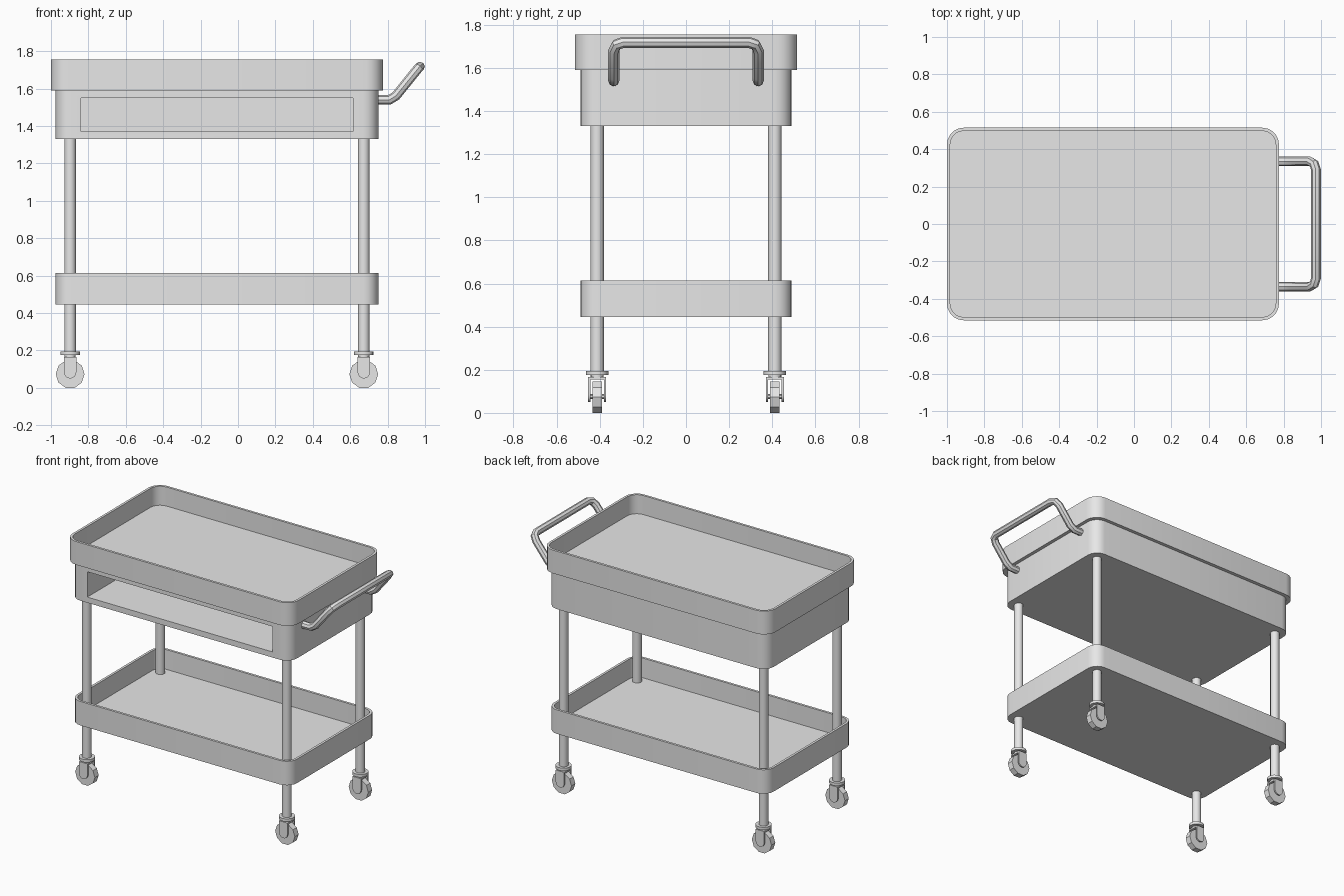
import bpy, bmesh, math
from mathutils import Matrix, Vector

old = bpy.data.objects.get("Cube")
if old:
    bpy.data.objects.remove(old, do_unlink=True)

grey = bpy.data.materials.new("light_grey")
grey.use_nodes = True
grey.diffuse_color = (0.8, 0.8, 0.8, 1)
grey.node_tree.nodes["Principled BSDF"].inputs["Base Color"].default_value = (0.8, 0.8, 0.8, 1)

CX = -0.1125            # centre of the trays along x
LEG_X, LEG_Y = 0.785, 0.412


def finish(name, bm, smooth=True):
    bmesh.ops.recalc_face_normals(bm, faces=bm.faces)
    mesh = bpy.data.meshes.new(name)
    bm.to_mesh(mesh)
    bm.free()
    mesh.materials.append(grey)
    ob = bpy.data.objects.new(name, mesh)
    bpy.context.collection.objects.link(ob)
    if smooth:
        shade(ob)
    return ob


def shade(ob):
    bpy.ops.object.select_all(action='DESELECT')
    ob.select_set(True)
    bpy.context.view_layer.objects.active = ob
    bpy.ops.object.shade_smooth_by_angle(angle=math.radians(30))


def rounded_ring(bm, hx, hy, r, z, steps=5):
    """Loop of vertices round a rectangle with round corners."""
    ring = []
    for quarter, (sx, sy) in enumerate([(1, 1), (-1, 1), (-1, -1), (1, -1)]):
        for i in range(steps + 1):
            a = math.pi / 2 * (quarter + i / steps)
            ring.append(bm.verts.new((CX + sx * (hx - r) + r * math.cos(a),
                                      sy * (hy - r) + r * math.sin(a), z)))
    return ring


def bridge(bm, a, b):
    for i in range(len(a)):
        j = (i + 1) % len(a)
        bm.faces.new((a[i], a[j], b[j], b[i]))


def rounded_box(name, hx, hy, r, z0, z1, floor=None, wall=0.017):
    """Solid block, or an open tray when a floor height is given."""
    bm = bmesh.new()
    rings = [rounded_ring(bm, hx, hy, r, z0), rounded_ring(bm, hx, hy, r, z1)]
    if floor is not None:
        for z in (z1, floor):
            rings.append(rounded_ring(bm, hx - wall, hy - wall, r - wall, z))
    for a, b in zip(rings, rings[1:]):
        bridge(bm, a, b)
    bm.faces.new(rings[0])
    bm.faces.new(rings[-1])
    return finish(name, bm)


def add_box(bm, x0, x1, y0, y1, z0, z1):
    m = Matrix.Translation(((x0 + x1) / 2, (y0 + y1) / 2, (z0 + z1) / 2))
    bmesh.ops.create_cube(bm, size=1, matrix=m @ Matrix.Diagonal((x1 - x0, y1 - y0, z1 - z0, 1)))


def add_cylinder(bm, x, y, z0, z1, r, sides=16):
    bmesh.ops.create_cone(bm, cap_ends=True, segments=sides, radius1=r, radius2=r,
                          depth=z1 - z0, matrix=Matrix.Translation((x, y, (z0 + z1) / 2)))


# Trays and the compartment body
rounded_box("top_tray", 0.8875, 0.515, 0.09, 1.59, 1.755, floor=1.62)
rounded_box("lower_tray", 0.8625, 0.49, 0.08, 0.445, 0.615, floor=0.475)
body = rounded_box("compartment_body", 0.8625, 0.49, 0.08, 1.33, 1.59)

# Open front compartment
bm = bmesh.new()
add_box(bm, -0.84, 0.615, -0.6, 0.46, 1.37, 1.55)
cutter = finish("compartment_cutter", bm, smooth=False)
cut = body.modifiers.new("opening", 'BOOLEAN')
cut.object = cutter
cut.operation = 'DIFFERENCE'
cut.solver = 'EXACT'
bpy.context.view_layer.objects.active = body
bpy.ops.object.modifier_apply(modifier=cut.name)
bpy.data.objects.remove(cutter, do_unlink=True)
shade(body)


def caster(label, x, y):
    # Collar and swivel stem
    bm = bmesh.new()
    add_cylinder(bm, x, y, 0.175, 0.195, 0.052)
    add_cylinder(bm, x, y, 0.155, 0.18, 0.03)
    finish(label + "_collar", bm)

    # Fork: a bridge plate with two round-ended prongs
    bm = bmesh.new()
    add_box(bm, x - 0.033, x + 0.033, y - 0.042, y + 0.042, 0.155, 0.166)
    for side in (-1, 1):
        outline = [(0.033, 0.155)]
        for i in range(9):
            a = -math.pi * i / 8
            outline.append((0.033 * math.cos(a), 0.083 + 0.033 * math.sin(a)))
        outline.append((-0.033, 0.155))
        face = bm.faces.new([bm.verts.new((x + px, y + side * 0.042, pz)) for px, pz in outline])
        new = bmesh.ops.extrude_face_region(bm, geom=[face])["geom"]
        moved = [v for v in new if isinstance(v, bmesh.types.BMVert)]
        bmesh.ops.translate(bm, verts=moved, vec=Vector((0, -side * 0.01, 0)))
        # Axle end between prong and wheel
        bmesh.ops.create_cone(bm, cap_ends=True, segments=10, radius1=0.012, radius2=0.012, depth=0.02,
                              matrix=Matrix.Translation((x, y + side * 0.026, 0.076))
                              @ Matrix.Rotation(math.pi / 2, 4, 'X'))
    finish(label + "_fork", bm)

    # Wheel with a flat bottom side
    bm = bmesh.new()
    turn = Matrix.Rotation(math.pi / 2, 4, 'X') @ Matrix.Rotation(math.pi / 10, 4, 'Z')
    bmesh.ops.create_cone(bm, cap_ends=True, segments=10, radius1=0.077, radius2=0.077, depth=0.043,
                          matrix=Matrix.Translation((x, y, 0.0733)) @ turn)
    finish(label + "_wheel", bm, smooth=False)


# Legs and casters
for end, sx in (("left", 1), ("right", -1)):
    for face, sy in (("back", 1), ("front", -1)):
        x, y = CX + sx * LEG_X, sy * LEG_Y
        bm = bmesh.new()
        add_cylinder(bm, x, y, 0.19, 1.335, 0.031)
        finish(f"{face}_{end}_leg", bm)
        caster(f"{face}_{end}_caster", x, y)

# Push handle: a bent tube swept along a mirrored path
half = [(0.74, 0.335, 1.54), (0.81, 0.335, 1.54), (0.845, 0.335, 1.562),
        (0.94, 0.335, 1.68), (0.963, 0.322, 1.708), (0.973, 0.29, 1.718)]
path = half + [(x, -y, z) for x, y, z in reversed(half)]
curve = bpy.data.curves.new("push_handle", 'CURVE')
curve.dimensions = '3D'
curve.bevel_depth = 0.026
curve.bevel_resolution = 2
curve.use_fill_caps = True
spline = curve.splines.new('POLY')
spline.points.add(len(path) - 1)
for point, co in zip(spline.points, path):
    point.co = (*co, 1)
handle = bpy.data.objects.new("push_handle", curve)
bpy.context.collection.objects.link(handle)
bpy.ops.object.select_all(action='DESELECT')
handle.select_set(True)
bpy.context.view_layer.objects.active = handle
bpy.ops.object.convert(target='MESH')
handle = bpy.context.view_layer.objects.active
handle.data.materials.clear()
handle.data.materials.append(grey)
shade(handle)
